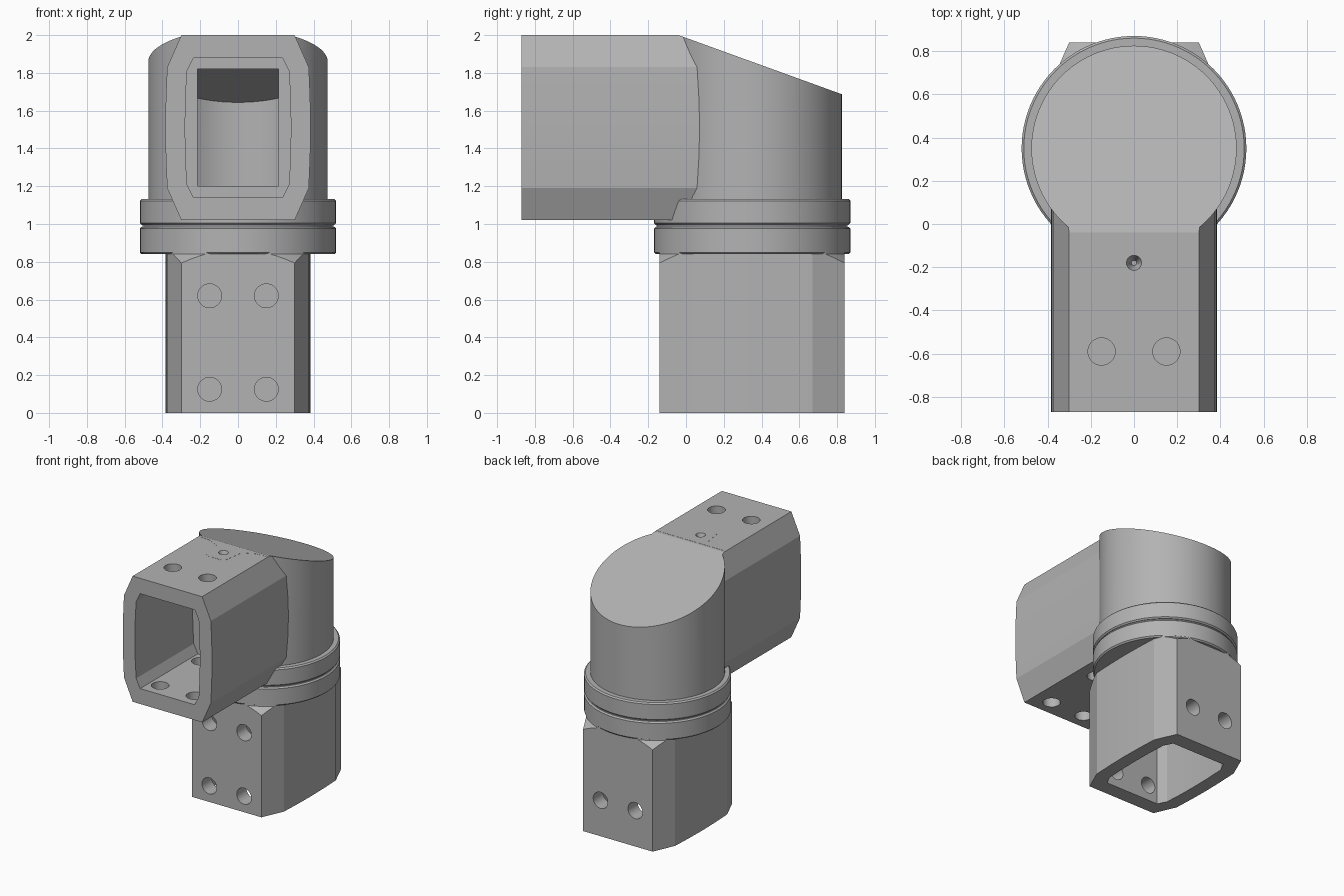
import bpy, bmesh, math
from mathutils import Matrix, Vector

cube = bpy.data.objects.get("Cube")
if cube:
    bpy.data.objects.remove(cube, do_unlink=True)

AXIS_Y = 0.35      # vertical axis of the swivel
ARM_Z = 1.51       # centre height of the arm
SLOPE = math.atan2(0.315, 0.87)

grey = bpy.data.materials.new("plain grey")
grey.use_nodes = True
GREY = (0.45, 0.45, 0.45, 1)
grey.diffuse_color = GREY
grey.node_tree.nodes["Principled BSDF"].inputs["Base Color"].default_value = GREY


def skin(name, rings, matrix=Matrix()):
    """Closed solid through a stack of equal-sized rings."""
    bm = bmesh.new()
    loops = [[bm.verts.new(p) for p in ring] for ring in rings]
    n = len(loops[0])
    for a, b in zip(loops, loops[1:]):
        for i in range(n):
            j = (i + 1) % n
            bm.faces.new((a[i], a[j], b[j], b[i]))
    bm.faces.new(loops[0][::-1])
    bm.faces.new(loops[-1])
    bm.transform(matrix)
    bmesh.ops.recalc_face_normals(bm, faces=bm.faces)
    mesh = bpy.data.meshes.new(name)
    bm.to_mesh(mesh)
    bm.free()
    mesh.materials.append(grey)
    ob = bpy.data.objects.new(name, mesh)
    bpy.context.collection.objects.link(ob)
    return ob


def lathe(name, profile, matrix=Matrix.Translation((0, AXIS_Y, 0)), n=96):
    turns = [2 * math.pi * i / n for i in range(n)]
    return skin(name, [[(r * math.cos(t), r * math.sin(t), z) for t in turns]
                       for r, z in profile], matrix)


def prism(name, quarter, z0, z1, matrix):
    """Extrude an outline mirrored from its +x +y quarter."""
    right = [(x, -y) for x, y in quarter] + [(x, y) for x, y in quarter[::-1] if y]
    outline = right + [(-x, y) for x, y in right[::-1]]
    return skin(name, [[(x, y, z) for x, y in outline] for z in (z0, z1)], matrix)


def combine(target, other, operation):
    mod = target.modifiers.new(operation, 'BOOLEAN')
    mod.operation = operation
    mod.solver = 'EXACT'
    mod.object = other
    bpy.context.view_layer.objects.active = target
    bpy.ops.object.modifier_apply(modifier=mod.name)
    bpy.data.objects.remove(other, do_unlink=True)


def slope_cut(target, drop):
    """Slice off everything above the slanted roof plane."""
    place = (Matrix.Translation((0, -0.04, 2.0 - drop))
             @ Matrix.Rotation(-SLOPE, 4, 'X'))
    combine(target, prism("roof_cutter", [(3, 3)], 0, 3, place), 'DIFFERENCE')


def collar(name, z0, z1):
    e = 0.01
    return lathe(name, [(0.52 - e, z0), (0.52, z0 + e), (0.52, z1 - e), (0.52 - e, z1)])


def chamber():
    """Round inner cavity with a slanted ceiling."""
    ob = lathe("chamber", [(0.40, 0.92), (0.40, 2.2)])
    slope_cut(ob, 0.07)
    return ob


OUTER = [(0.30, 0.49), (0.375, 0.32), (0.382, 0.16), (0.385, 0)]
INNER = [(0.235, 0.37), (0.27, 0.30), (0.278, 0.15), (0.28, 0)]
PASSAGE = [(0.215, 0.31)]
LEG = Matrix.Translation((0, AXIS_Y, 0))
ARM = Matrix.Translation((0, -0.87, ARM_Z)) @ Matrix.Rotation(math.pi / 2, 4, 'X') \
    @ Matrix.Scale(-1, 4, (0, 0, 1))


def hollow(ob, frame):
    """Socket, passage and bolt holes; local z runs from the open end inward."""
    combine(ob, prism("socket", INNER, -0.1, 0.71, frame), 'DIFFERENCE')
    combine(ob, prism("passage", PASSAGE, 0.6, 1.0, frame), 'DIFFERENCE')
    for x in (-0.15, 0.15):
        for side, depth in ((-1, 0.125), (-1, 0.62), (1, 0.28)):
            place = frame @ Matrix.Translation((x, side * 0.43, depth)) \
                @ Matrix.Rotation(math.pi / 2, 4, 'X')
            combine(ob, lathe("bolt_hole", [(0.063, -0.1), (0.063, 0.1)], place, 32),
                    'DIFFERENCE')


# Lower socket: leg with corners turned down to meet its collar
lower = prism("lower_socket", OUTER, 0, 0.88, LEG)
combine(lower, lathe("corner_turning", [(1.5, -0.05), (1.5, 0), (0.52, 0.84), (0.515, 0.95)]),
        'INTERSECT')
combine(lower, collar("lower_collar", 0.84, 0.985), 'UNION')
hollow(lower, LEG)
combine(lower, chamber(), 'DIFFERENCE')

# Swivel ring hidden in the groove between the collars
ring = lathe("swivel_ring", [(0.505, 0.975), (0.505, 1.005)])
combine(ring, chamber(), 'DIFFERENCE')

# Upper elbow: collar, slanted drum and arm
elbow = collar("upper_elbow", 0.995, 1.133)
combine(elbow, lathe("drum", [(0.475, 1.05), (0.475, 2.2)]), 'UNION')
combine(elbow, prism("arm", OUTER, 0, 1.05, ARM), 'UNION')
slope_cut(elbow, 0)
# trim the drum front that rises over the flat arm top
combine(elbow, prism("top_trim", [(3, 3)], 2.0, 4, Matrix()), 'DIFFERENCE')
hollow(elbow, ARM)
combine(elbow, chamber(), 'DIFFERENCE')

# Small countersunk screw hole on the arm top
SCREW = Matrix.Translation((0, -0.18, 2.0))
combine(elbow, lathe("screw_hole", [(0.012, -0.08), (0.02, -0.035), (0.035, 0), (0.035, 0.05)],
                     SCREW, 24), 'DIFFERENCE')

# Thin locking tab around the screw
half = [(0.06, -0.29), (0.085, -0.27), (0.11, -0.11), (0.20, -0.065), (0.295, -0.06)]
outline = half + [(-x, y) for x, y in half[::-1]]
tab = skin("locking_tab", [[(x, y, z) for x, y in outline] for z in (1.99, 2.001)])
combine(tab, lathe("tab_hole", [(0.035, -0.1), (0.035, 0.1)], SCREW, 24), 'DIFFERENCE')

bpy.ops.object.select_all(action='DESELECT')
for ob in (lower, ring, elbow, tab):
    ob.select_set(True)
bpy.context.view_layer.objects.active = elbow
bpy.ops.object.shade_smooth_by_angle(angle=math.radians(18))
